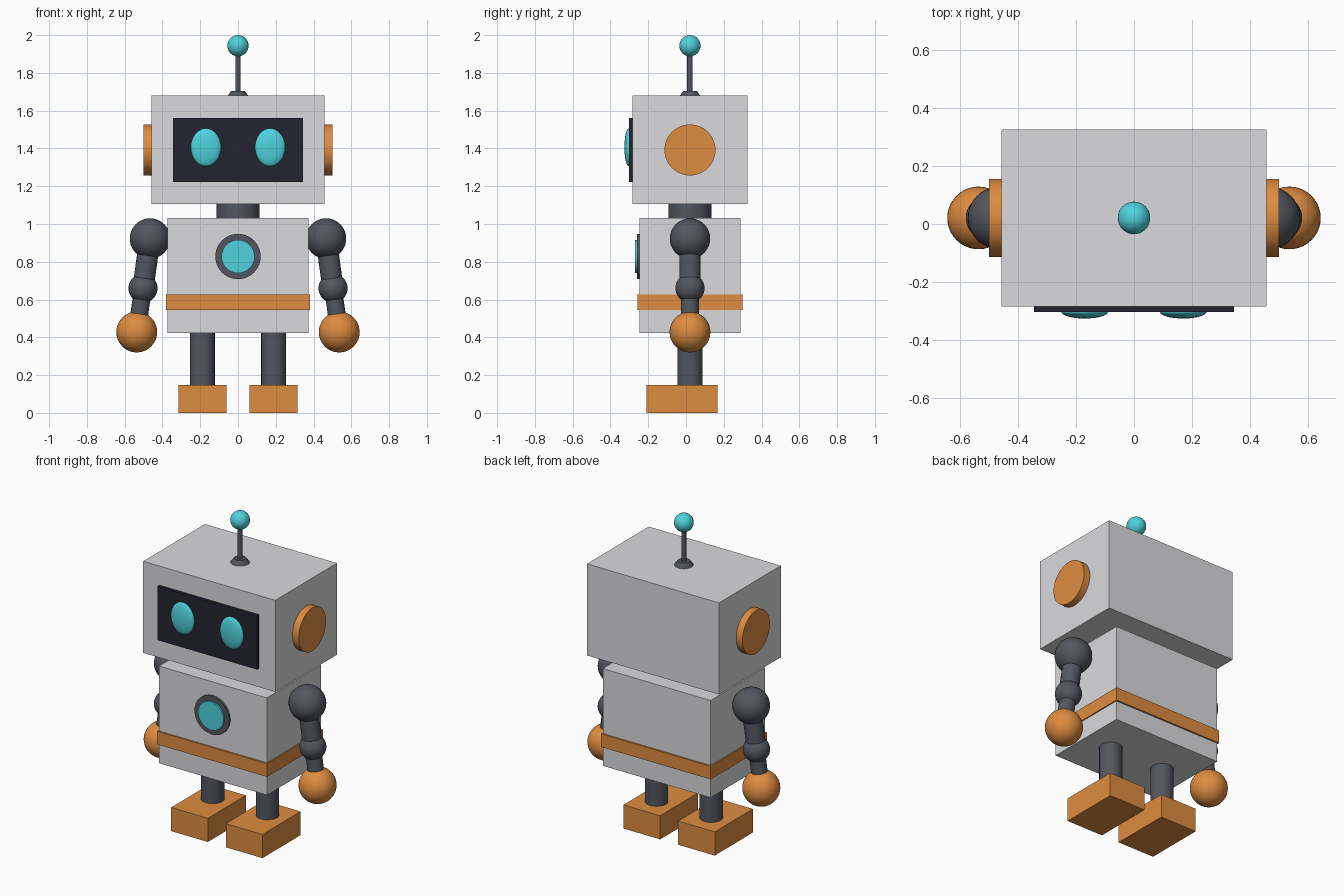
import bpy, math
from mathutils import Vector

if "Cube" in bpy.data.objects:
    bpy.data.objects.remove(bpy.data.objects["Cube"])


def material(name, r, g, b):
    # 8-bit display colour to linear diffuse colour
    lin = [(c / 255 / 12.92) if c < 11 else ((c / 255 + 0.055) / 1.055) ** 2.4 for c in (r, g, b)]
    m = bpy.data.materials.new(name)
    m.diffuse_color = (*lin, 1)
    m.use_nodes = True
    m.node_tree.nodes["Principled BSDF"].inputs["Base Color"].default_value = m.diffuse_color
    return m


GREY = material("light_grey", 218, 218, 221)
ORANGE = material("orange", 222, 140, 64)
DARK = material("dark_grey", 82, 86, 94)
CYAN = material("cyan", 80, 210, 220)
BLACK = material("screen_black", 36, 36, 48)
YC = 0.021  # depth of the body's centre line


def finish(name, mat, smooth=False):
    ob = bpy.context.object
    ob.name = name
    ob.data.materials.append(mat)
    if smooth:
        bpy.ops.object.shade_smooth_by_angle(angle=math.radians(35))
    return ob


def box(name, mat, lo, hi):
    lo, hi = Vector(lo), Vector(hi)
    bpy.ops.mesh.primitive_cube_add(size=1, location=(lo + hi) / 2)
    bpy.context.object.scale = hi - lo
    bpy.ops.object.transform_apply(location=False, rotation=False, scale=True)
    return finish(name, mat)


def rod(name, mat, a, b, r, r2=None):
    # cylinder or tapered cylinder from point a to point b
    a, b = Vector(a), Vector(b)
    bpy.ops.mesh.primitive_cone_add(vertices=48, radius1=r, radius2=r if r2 is None else r2,
                                    depth=(b - a).length, location=(a + b) / 2,
                                    rotation=(b - a).to_track_quat('Z', 'Y').to_euler())
    return finish(name, mat, True)


def ball(name, mat, centre, r, scale=(1, 1, 1)):
    bpy.ops.mesh.primitive_uv_sphere_add(segments=40, ring_count=20, radius=r, location=centre)
    bpy.context.object.scale = scale
    bpy.ops.object.transform_apply(location=False, rotation=False, scale=True)
    return finish(name, mat, True)


# head and face screen
box("head", GREY, (-0.457, YC - 0.305, 1.106), (0.457, YC + 0.305, 1.679))
box("face_screen", BLACK, (-0.344, -0.303, 1.223), (0.344, -0.27, 1.56))

# antenna
rod("antenna_base", DARK, (0, YC, 1.675), (0, YC, 1.705), 0.057, 0.036)
rod("antenna_rod", DARK, (0, YC, 1.69), (0, YC, 1.92), 0.0145)
ball("antenna_tip", CYAN, (0, YC, 1.944), 0.056)

# neck, torso and belt
rod("neck", DARK, (0, YC, 1.0), (0, YC, 1.13), 0.113)
box("torso", GREY, (-0.373, YC - 0.268, 0.424), (0.373, YC + 0.268, 1.032))
box("belt", ORANGE, (-0.38, YC - 0.278, 0.544), (0.38, YC + 0.278, 0.626))

# chest light
rod("chest_ring", DARK, (0, -0.23, 0.828), (0, -0.259, 0.828), 0.12)
rod("chest_lens", CYAN, (0, -0.23, 0.828), (0, -0.269, 0.828), 0.088)

for side, s in (("left", -1), ("right", 1)):
    # eye and ear disc
    ball(side + "_eye", CYAN, (s * 0.17, -0.303, 1.406), 1, (0.08, 0.023, 0.1))
    rod(side + "_ear", ORANGE, (s * 0.44, YC, 1.392), (s * 0.5, YC, 1.392), 0.135)

    # arm
    shoulder = (s * 0.466, YC, 0.923)
    elbow = (s * 0.503, YC, 0.66)
    hand = (s * 0.536, YC, 0.428)
    ball(side + "_shoulder", DARK, shoulder, 0.107)
    rod(side + "_upper_arm", DARK, shoulder, elbow, 0.056)
    ball(side + "_elbow", DARK, elbow, 0.077)
    rod(side + "_forearm", DARK, elbow, hand, 0.047)
    ball(side + "_hand", ORANGE, hand, 0.108)

    # leg and foot
    rod(side + "_leg", DARK, (s * 0.189, YC, 0.13), (s * 0.189, YC, 0.44), 0.066)
    box(side + "_foot", ORANGE, (s * 0.189 - 0.127, -0.209, 0), (s * 0.189 + 0.127, 0.167, 0.148))
